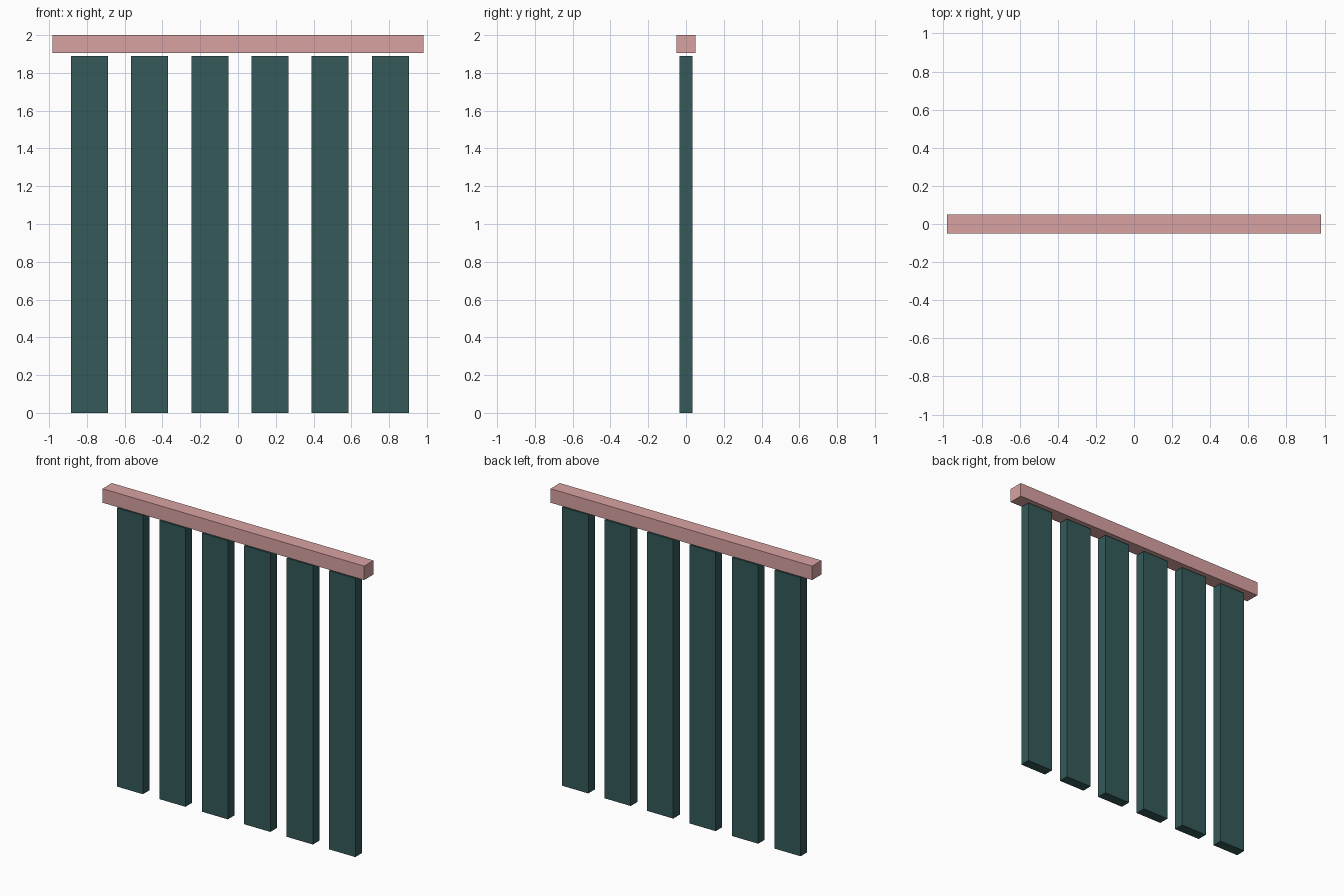
import bpy

if "Cube" in bpy.data.objects:
    bpy.data.objects.remove(bpy.data.objects["Cube"])


def make_material(name, rgb):
    mat = bpy.data.materials.new(name)
    mat.diffuse_color = (*rgb, 1.0)
    mat.use_nodes = True
    mat.node_tree.nodes["Principled BSDF"].inputs["Base Color"].default_value = mat.diffuse_color
    return mat


def add_box(name, centre, size, mat):
    bpy.ops.mesh.primitive_cube_add(size=1, location=centre)
    obj = bpy.context.object
    obj.name = name
    obj.scale = size
    bpy.ops.object.transform_apply(location=False, rotation=False, scale=True)
    obj.data.materials.append(mat)
    return obj


rail_pink = make_material("rail_pink", (0.70, 0.36, 0.36))
slat_teal = make_material("slat_teal", (0.035, 0.10, 0.10))

# Head rail across the top
RAIL_BOTTOM, TOP = 1.905, 2.0
add_box("head_rail", (0, 0, (RAIL_BOTTOM + TOP) / 2),
        (1.963, 0.10, TOP - RAIL_BOTTOM), rail_pink)

# Six evenly spaced vertical slats, hanging just clear of the rail
SLATS, FIRST_X, STEP, HEIGHT = 6, -0.787, 0.3188, 1.89
for i in range(SLATS):
    add_box(f"vertical_slat_{i + 1}", (FIRST_X + i * STEP, 0, HEIGHT / 2),
            (0.196, 0.07, HEIGHT), slat_teal)
